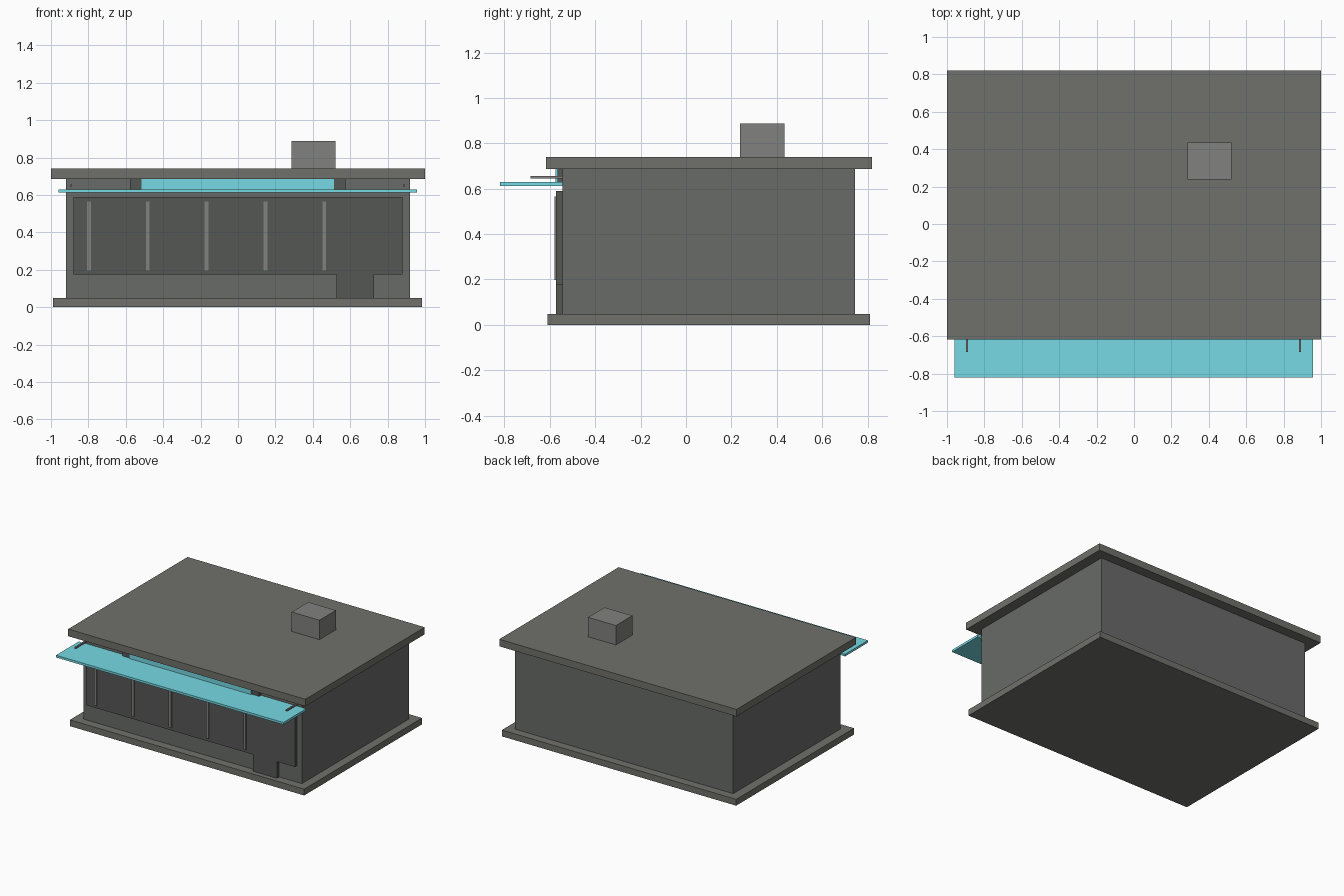
import bpy

if "Cube" in bpy.data.objects:
    bpy.data.objects.remove(bpy.data.objects["Cube"])


def material(name, rgb):
    mat = bpy.data.materials.new(name)
    mat.diffuse_color = (*rgb, 1)
    mat.use_nodes = True
    mat.node_tree.nodes["Principled BSDF"].inputs["Base Color"].default_value = mat.diffuse_color
    return mat


teal = material("teal", (0.18, 0.70, 0.78))
wall = material("wall_grey", (0.14, 0.145, 0.14))
slab = material("slab_grey", (0.16, 0.16, 0.145))
dark = material("dark_grey", (0.09, 0.095, 0.09))
light = material("light_grey", (0.22, 0.22, 0.215))


def box(name, x, y, z, mat):
    """Box spanning the (min, max) ranges on each axis."""
    bpy.ops.mesh.primitive_cube_add(
        size=1, location=[(a + b) / 2 for a, b in (x, y, z)])
    obj = bpy.context.object
    obj.name = name
    obj.scale = [b - a for a, b in (x, y, z)]
    bpy.ops.object.transform_apply(location=False, rotation=False, scale=True)
    obj.data.materials.append(mat)
    return obj


# Building shell
box("base_slab", (-0.99, 0.985), (-0.61, 0.81), (0, 0.048), slab)
box("walls", (-0.92, 0.92), (-0.545, 0.745), (0.048, 0.686), wall)
box("roof_slab", (-1, 1), (-0.617, 0.82), (0.686, 0.74), slab)
box("roof_vent", (0.287, 0.521), (0.237, 0.435), (0.74, 0.888), light)

# Shop window and door
box("shop_window", (-0.88, 0.88), (-0.572, -0.545), (0.175, 0.59), dark)
box("door", (0.526, 0.728), (-0.572, -0.545), (0.048, 0.175), dark)
for i in range(5):
    x = -0.797 + i * 0.3145
    box(f"window_bar_{i + 1}", (x - 0.01, x + 0.01), (-0.58, -0.572),
        (0.197, 0.565), light)

# Sign board under the roof
box("sign_backing", (-0.578, 0.575), (-0.567, -0.545), (0.62, 0.686), dark)
box("sign_panel", (-0.515, 0.513), (-0.575, -0.567), (0.62, 0.686), teal)

# Awning with its two brackets
box("awning", (-0.96, 0.957), (-0.82, -0.545), (0.612, 0.629), teal)
for side, x in (("left", -0.893), ("right", 0.888)):
    box(f"awning_bracket_{side}", (x - 0.006, x + 0.006), (-0.685, -0.545),
        (0.646, 0.657), light)
